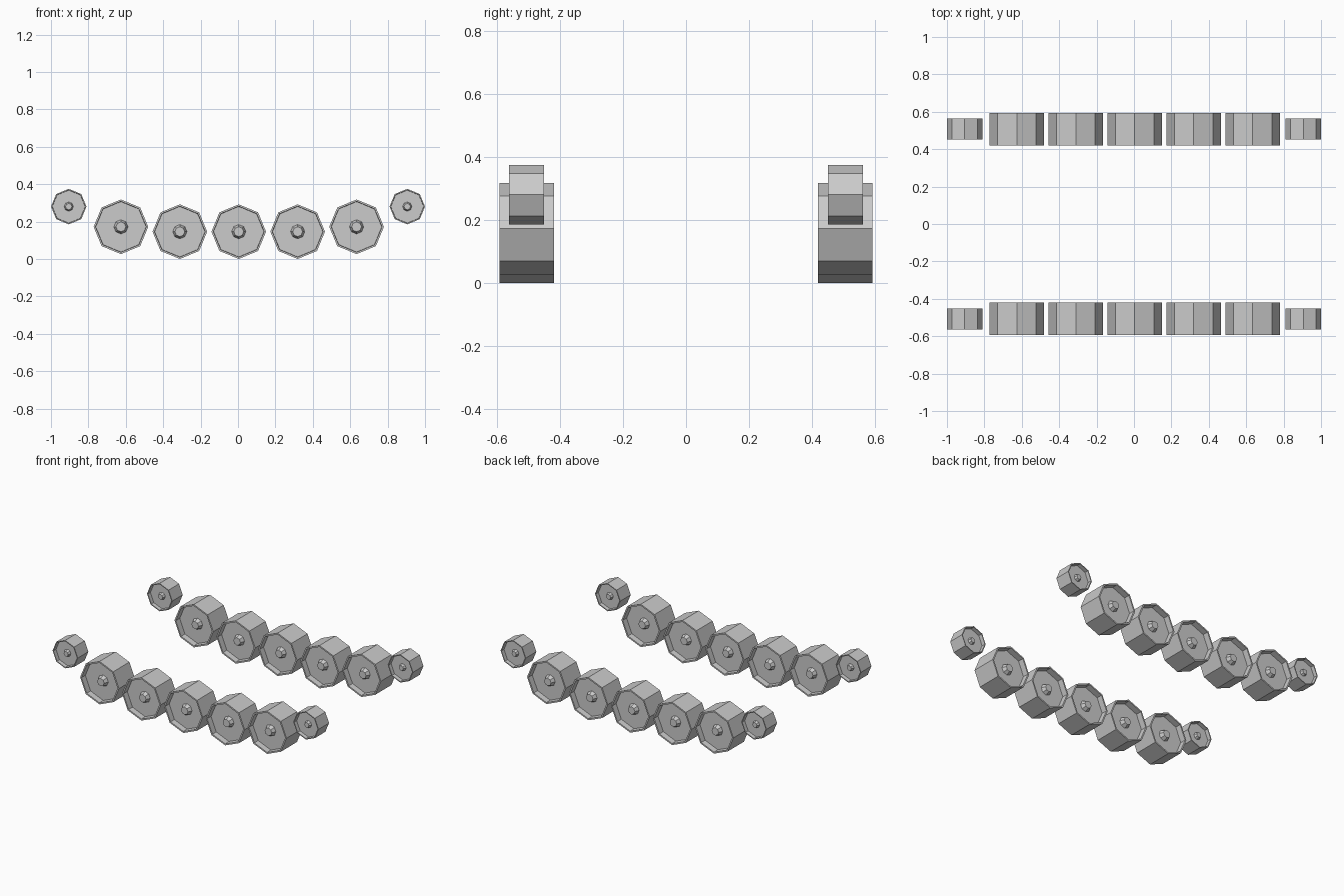
import bpy, bmesh
from math import pi, sin, cos

if "Cube" in bpy.data.objects:
    bpy.data.objects.remove(bpy.data.objects["Cube"])

SIDES = 8
R, HALF = 0.146, 0.0865          # road wheel radius and half width

# half profile (radius, offset along axle): tread edge, rim lip, dish wall, dish floor, hub
PROFILE = [(R, HALF), (0.93 * R, HALF), (0.92 * R, HALF - 0.04),
           (0.26 * R, HALF - 0.04), (0.18 * R, HALF - 0.012)]


def wheel_mesh():
    bm = bmesh.new()
    outline = [(r, -y) for r, y in reversed(PROFILE)] + PROFILE
    rings = [[bm.verts.new((r * sin(2 * pi * i / SIDES), y, r * cos(2 * pi * i / SIDES)))
              for i in range(SIDES)] for r, y in outline]
    for a, b in zip(rings, rings[1:]):
        for i in range(SIDES):
            j = (i + 1) % SIDES
            bm.faces.new((a[i], a[j], b[j], b[i]))
    # hub caps
    bm.faces.new(rings[0])
    bm.faces.new(rings[-1])
    bmesh.ops.recalc_face_normals(bm, faces=bm.faces)
    me = bpy.data.meshes.new("wheel")
    bm.to_mesh(me)
    bm.free()
    return me


mesh = wheel_mesh()


def add_wheel(name, x, y, z, scale=1.0):
    ob = bpy.data.objects.new(name, mesh)
    ob.location = (x, y, z)
    ob.scale = (scale,) * 3
    bpy.context.collection.objects.link(ob)


for side, s in (("front", -1), ("back", 1)):
    # five large road wheels, the end ones slightly raised
    for k in range(5):
        z = 0.172 if k in (0, 4) else R
        add_wheel(f"road_wheel_{side}_{k + 1}", 0.004 + 0.315 * (k - 2), s * 0.5065, z)
    # small raised wheels at both ends
    for end, e in (("left", -1), ("right", 1)):
        add_wheel(f"end_wheel_{side}_{end}", e * 0.905, s * 0.507, 0.28, 0.095 / R)
